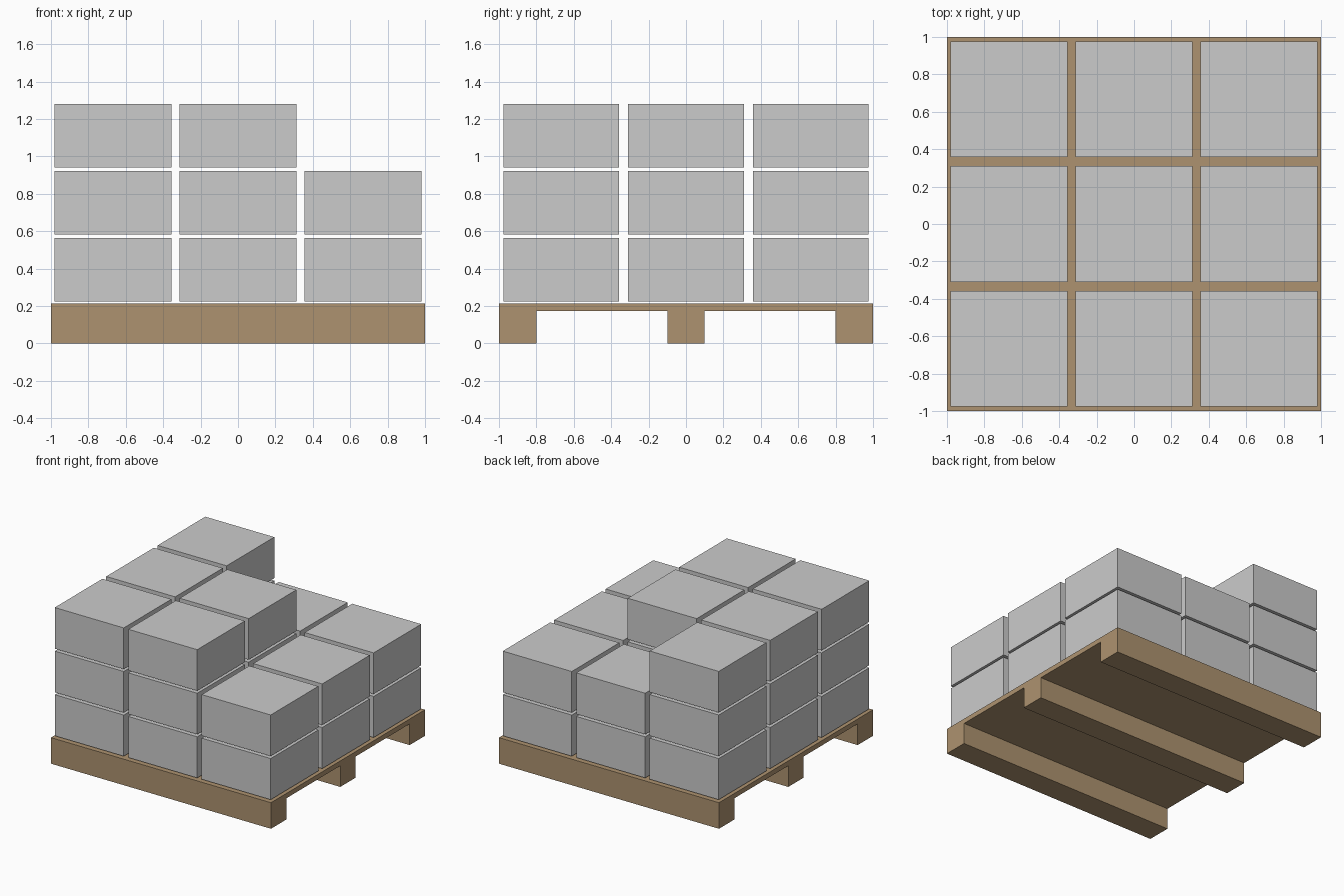
import bpy, bmesh
from mathutils import Matrix

if "Cube" in bpy.data.objects:
    bpy.data.objects.remove(bpy.data.objects["Cube"])


def finish(name, bm, material=None):
    bmesh.ops.recalc_face_normals(bm, faces=bm.faces)
    mesh = bpy.data.meshes.new(name)
    bm.to_mesh(mesh)
    bm.free()
    obj = bpy.data.objects.new(name, mesh)
    bpy.context.collection.objects.link(obj)
    if material:
        mesh.materials.append(material)
    return obj


def box(name, centre, size):
    bm = bmesh.new()
    bmesh.ops.create_cube(bm, size=1, matrix=Matrix.Diagonal((*size, 1)))
    finish(name, bm).location = centre


wood = bpy.data.materials.new("wood")
wood.diffuse_color = (0.42, 0.29, 0.16, 1)
wood.use_nodes = True
wood.node_tree.nodes["Principled BSDF"].inputs["Base Color"].default_value = wood.diffuse_color

# Pallet: deck with three runners, one side profile extruded along x
TOP, DECK = 0.214, 0.174
profile = [(-1, TOP), (-1, 0), (-0.8, 0), (-0.8, DECK), (-0.1, DECK), (-0.1, 0),
           (0.1, 0), (0.1, DECK), (0.8, DECK), (0.8, 0), (1, 0), (1, TOP)]
bm = bmesh.new()
face = bm.faces.new([bm.verts.new((-1, y, z)) for y, z in profile])
ext = bmesh.ops.extrude_face_region(bm, geom=[face], use_keep_orig=True)
bmesh.ops.translate(bm, vec=(2, 0, 0),
                    verts=[v for v in ext["geom"] if isinstance(v, bmesh.types.BMVert)])
finish("pallet", bm, wood)

# Cartons: two full 3 x 3 layers and a partly unloaded top layer
PITCH, LAYER = 0.668, 0.358
SIZE = (0.627, 0.618, 0.338)
missing_on_top = {(0, 1), (1, -1), (1, 0), (1, 1)}
for layer in range(3):
    for i in (-1, 0, 1):
        for j in (-1, 0, 1):
            if layer == 2 and (i, j) in missing_on_top:
                continue
            box(f"carton_{layer + 1}_{i + 2}_{j + 2}",
                (i * PITCH, j * PITCH, 0.394 + layer * LAYER), SIZE)
